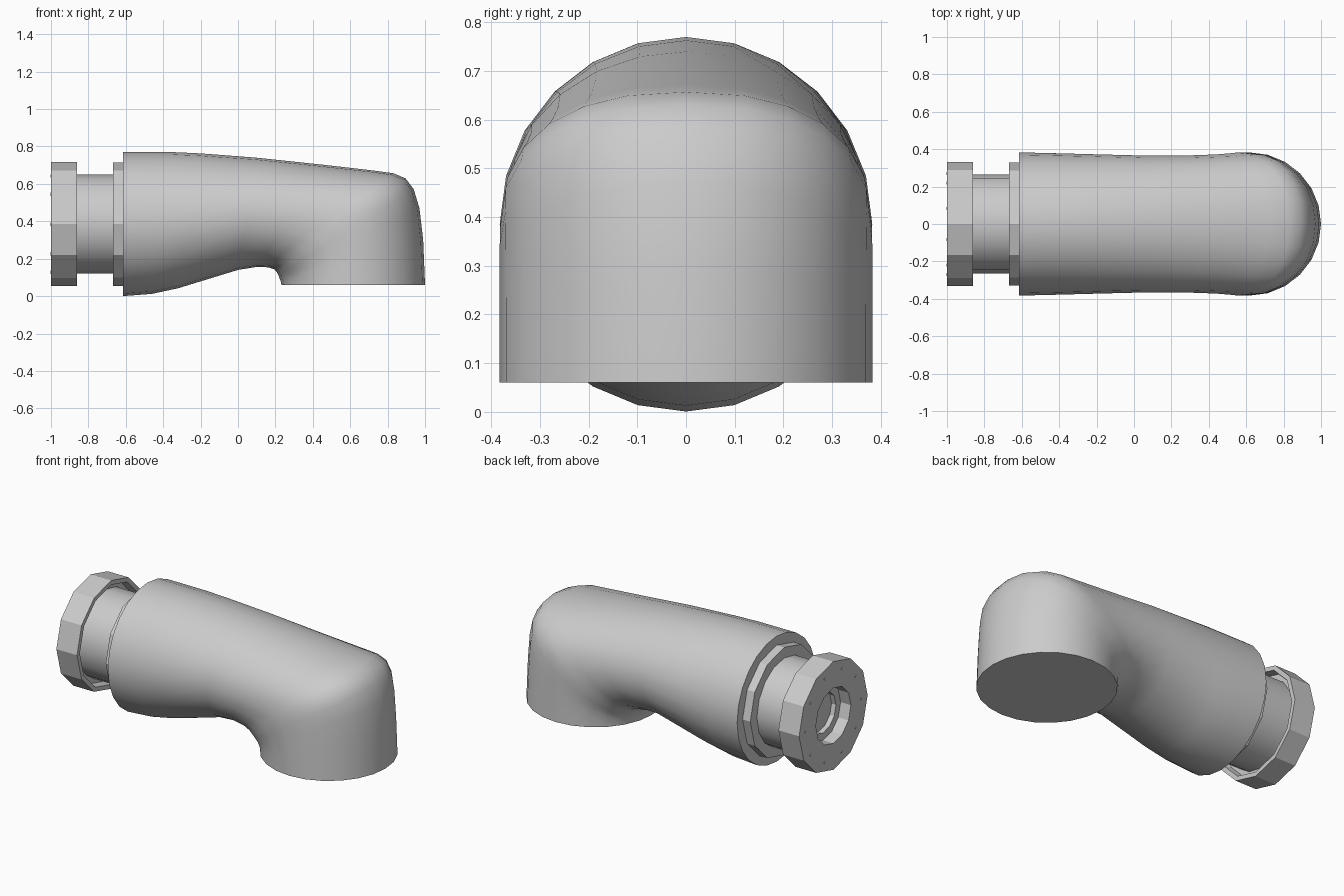
import bpy, bmesh, math
from mathutils import Vector

cube = bpy.data.objects.get("Cube")
if cube:
    bpy.data.objects.remove(cube, do_unlink=True)

grey = bpy.data.materials.new("plain grey")
grey.use_nodes = True
COLOUR = (0.6, 0.6, 0.6, 1)
grey.diffuse_color = COLOUR
grey.node_tree.nodes["Principled BSDF"].inputs["Base Color"].default_value = COLOUR

AXIS_Z = 0.385  # height of the pipe axis


def loft(name, rings, angle, cap_start=True, cap_end=True):
    """Skin a list of closed rings of points."""
    bm = bmesh.new()
    loops = [[bm.verts.new(p) for p in ring] for ring in rings]
    n = len(loops[0])
    for a, b in zip(loops, loops[1:]):
        for i in range(n):
            j = (i + 1) % n
            bm.faces.new((a[i], a[j], b[j], b[i]))
    if cap_start:
        bm.faces.new(loops[0])
    if cap_end:
        bm.faces.new(loops[-1])
    bmesh.ops.recalc_face_normals(bm, faces=bm.faces)
    mesh = bpy.data.meshes.new(name)
    bm.to_mesh(mesh)
    bm.free()
    mesh.materials.append(grey)
    obj = bpy.data.objects.new(name, mesh)
    bpy.context.collection.objects.link(obj)
    bpy.ops.object.select_all(action='DESELECT')
    obj.select_set(True)
    bpy.context.view_layer.objects.active = obj
    bpy.ops.object.shade_smooth_by_angle(angle=math.radians(angle))
    return obj


def section(outer, inner, half_width, power, n=24):
    """Rounded section spanning an outer and an inner point of the elbow."""
    top = Vector((outer[0], 0, outer[1]))
    low = Vector((inner[0], 0, inner[1]))
    mid, arm = (top + low) / 2, (top - low) / 2
    ring = []
    for i in range(n):
        a = math.tau * i / n
        c, s = math.cos(a), math.sin(a)
        c = math.copysign(abs(c) ** (2 / power), c)
        s = math.copysign(abs(s) ** (2 / power), s)
        ring.append(mid + arm * c + Vector((0, half_width * s, 0)))
    return ring


def turned(name, profile, n, angle, cap_start=True, cap_end=True):
    """Turn an (x, radius) profile around the pipe axis."""
    rings = [[(x, r * math.sin(math.tau * i / n),
               AXIS_Z + r * math.cos(math.tau * i / n)) for i in range(n)]
             for x, r in profile]
    return loft(name, rings, angle, cap_start, cap_end)


# Elbow body: outer point, inner point, half width, squareness
elbow = [
    ((-0.615, 0.77), (-0.615, 0.0), 0.383, 2),
    ((-0.35, 0.77), (-0.46, 0.012), 0.378, 2),
    ((-0.2, 0.763), (-0.32, 0.042), 0.374, 2),
    ((0.1, 0.74), (0.0, 0.14), 0.366, 2),
    ((0.45, 0.703), (0.1, 0.156), 0.366, 2.1),
    ((0.72, 0.672), (0.16, 0.154), 0.372, 2.25),
    ((0.83, 0.657), (0.195, 0.143), 0.378, 2.35),
    ((0.895, 0.63), (0.208, 0.128), 0.382, 2.35),
    ((0.94, 0.57), (0.216, 0.112), 0.383, 2.25),
    ((0.97, 0.47), (0.222, 0.095), 0.383, 2.1),
    ((0.99, 0.3), (0.228, 0.08), 0.383, 2),
    ((1.0, 0.06), (0.232, 0.06), 0.383, 2),
]
loft("elbow_body", [section(*s) for s in elbow], 50)

# Collar against the body, and the neck
turned("rear_collar", [(-0.667, 0.25), (-0.667, 0.33), (-0.6, 0.33)], 12, 25)
turned("neck", [(-0.9, 0.265), (-0.64, 0.265)], 16, 40)

# End flange with a hollow back rim
turned("end_flange", [(-1.0, 0.17), (-1.0, 0.332), (-0.86, 0.332),
                      (-0.86, 0.305), (-0.9, 0.295), (-0.9, 0.24)],
       12, 25, False, False)

# Stepped socket in the end of the flange
turned("socket", [(-1.0, 0.17), (-0.93, 0.17), (-0.93, 0.125), (-0.8, 0.125)],
       12, 25, False, True)

# Small pips around the flange face
for k in range(10):
    a = math.tau * (k + 0.5) / 10
    y, z = 0.27 * math.sin(a), AXIS_Z + 0.27 * math.cos(a)
    rings = [[(x, y + 0.009 * math.sin(math.tau * i / 6),
               z + 0.009 * math.cos(math.tau * i / 6)) for i in range(6)]
             for x in (-1.003, -0.995)]
    loft("flange_pip_%d" % (k + 1), rings, 25)
